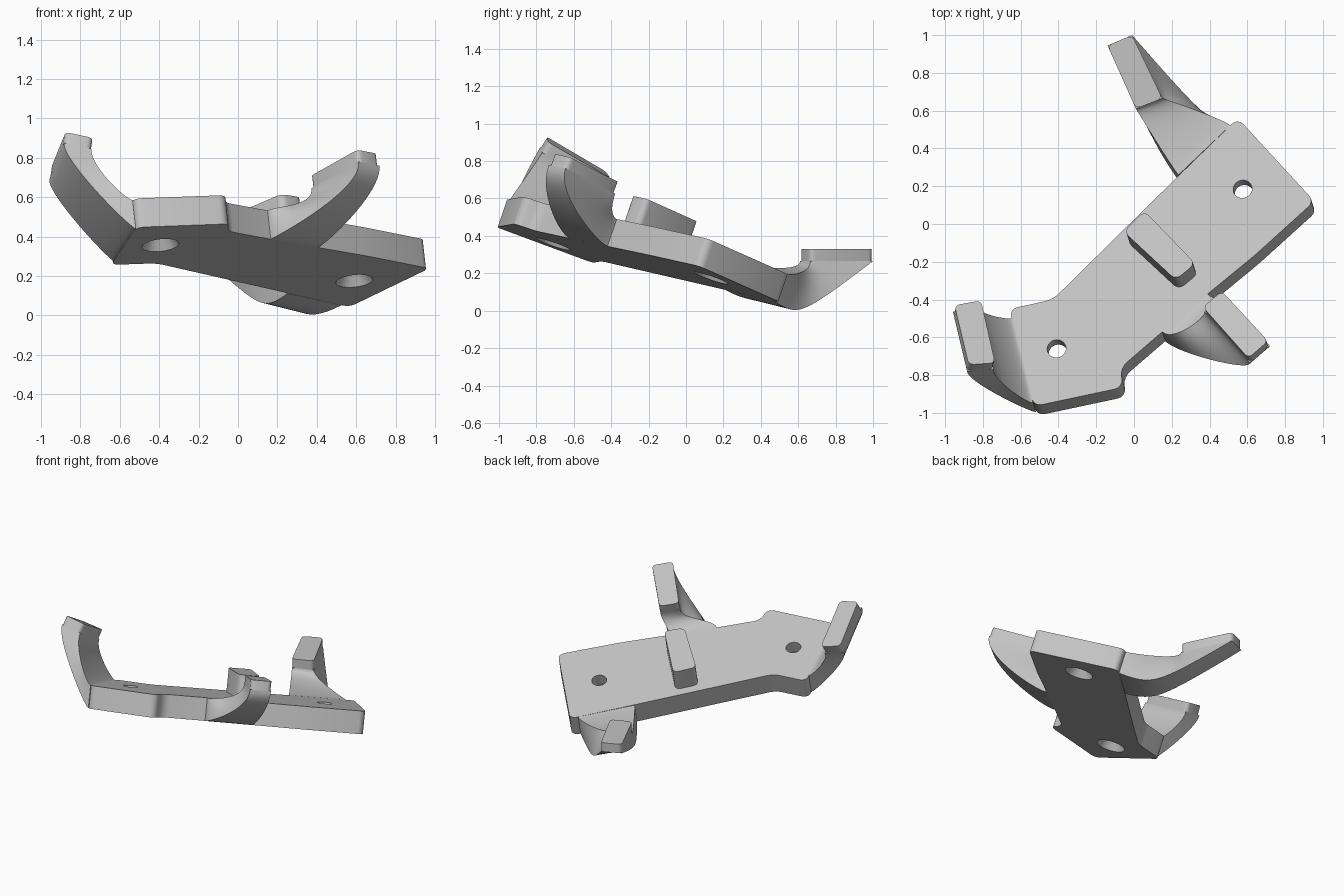
import bpy, bmesh
from math import cos, sin, tau, radians
from mathutils import Vector

if "Cube" in bpy.data.objects:
    bpy.data.objects.remove(bpy.data.objects["Cube"])

GREY = (0.55, 0.55, 0.55, 1)
mat = bpy.data.materials.new("plain grey")
mat.use_nodes = True
mat.diffuse_color = GREY
mat.node_tree.nodes["Principled BSDF"].inputs["Base Color"].default_value = GREY

# The plate is tilted: height of its upper face above a point on the ground
THICK, PAD = 0.155, 0.065
normal = Vector((-0.11, 0.343, 1)).normalized()
parts = []


def on_plate(x, y):
    return Vector((x, y, 0.32 + 0.11 * x - 0.343 * y))


def finish(bm, name):
    bmesh.ops.recalc_face_normals(bm, faces=bm.faces)
    mesh = bpy.data.meshes.new(name)
    bm.to_mesh(mesh)
    bm.free()
    mesh.materials.append(mat)
    obj = bpy.data.objects.new(name, mesh)
    bpy.context.collection.objects.link(obj)
    parts.append(obj)
    return obj


def prism(name, top, down, radius):
    """Solid below a top outline, with its upright corners rounded."""
    bm = bmesh.new()
    upper = [bm.verts.new(p) for p in top]
    lower = [bm.verts.new(p + down) for p in top]
    bm.faces.new(upper)
    bm.faces.new(lower[::-1])
    for i in range(len(top)):
        j = (i + 1) % len(top)
        bm.faces.new((upper[i], lower[i], lower[j], upper[j]))
    upright = [bm.edges.get((a, b)) for a, b in zip(upper, lower)]
    bmesh.ops.bevel(bm, geom=upright, offset=radius, segments=4, profile=0.5,
                    affect='EDGES', clamp_overlap=True)
    return finish(bm, name)


def loft(name, rings):
    """Closed skin through rings of equal point count."""
    bm = bmesh.new()
    rows = [[bm.verts.new(p) for p in ring] for ring in rings]
    n = len(rows[0])
    for a, b in zip(rows, rows[1:]):
        for i in range(n):
            j = (i + 1) % n
            bm.faces.new((a[i], a[j], b[j], b[i]))
    bm.faces.new(rows[0][::-1])
    bm.faces.new(rows[-1])
    return finish(bm, name)


def hermite(p, q, m, k, t):
    return (p * (2 * t**3 - 3 * t**2 + 1) + m * (t**3 - 2 * t**2 + t)
            + q * (3 * t**2 - 2 * t**3) + k * (t**3 - t**2))


def bent(p, elbow, q, t):
    """Path that hugs an elbow point between two ends."""
    a, b, c = (1 - t)**2, 5 * t * (1 - t), t * t
    return (p * a + elbow * b + q * c) / (a + b + c)


def arm(name, edge, pad, out, near, far=None, elbows=None):
    """Curved arm from a plate edge to a pad.

    edge: two plate points; pad: near pair then far pair, in edge order.
    near, far: how long the upper and lower sides keep their end directions;
    elbows: points the lower corners bend around instead."""
    a, b = (on_plate(*p) for p in edge)
    drop = -normal * THICK
    start = [a, b, b + drop, a + drop]
    n0, n1, f0, f1 = (Vector(p) for p in pad)
    top = [n0, n1, f1, f0]
    up = (n1 - n0).cross(f0 - n0).normalized()
    up = up if up.z > 0 else -up
    prism(name + "_pad", top, -up * PAD, 0.028)
    end = [p - up * PAD for p in top]
    leave = (on_plate(*out) - on_plate(0, 0)).normalized()

    def corner(i, t):
        p, q = start[i], end[i]
        if elbows and i > 1:
            return bent(p, Vector(elbows[i - 2]), q, t)
        first, last = near if i < 2 else far
        size = (q - p).length
        return hermite(p, q, leave * size * first, up * size * last, t)

    rings = []
    for s in range(21):
        c = [corner(i, s / 20) for i in range(4)]
        rings.append([c[i].lerp(c[(i + 1) % 4], k / 6)
                      for i in range(4) for k in range(6)])
    loft(name, rings)


# Base plate with stepped outline
outline = [(-0.53, -0.965), (-0.06, -0.865), (-0.07, -0.76), (0.15, -0.57),
           (0.39, -0.37), (0.64, -0.165), (0.955, 0.12), (0.55, 0.56),
           (0.225, 0.245), (-0.43, -0.4), (-0.66, -0.45)]
plate = prism("base_plate", [on_plate(*p) for p in outline],
              -normal * THICK, 0.042)

# Screw holes, countersunk from below
side = normal.cross(Vector((0, 1, 0))).normalized()
other = normal.cross(side)
for i, spot in enumerate([(-0.41, -0.66), (0.575, 0.185)]):
    rings = []
    for depth, r in [(0.02, 0.05), (-0.08, 0.05), (-THICK, 0.095), (-0.18, 0.095)]:
        centre = on_plate(*spot) + normal * depth
        rings.append([centre + (side * cos(tau * k / 32) + other * sin(tau * k / 32)) * r
                      for k in range(32)])
    cutter = loft("hole_cutter_%d" % (i + 1), rings)
    parts.remove(cutter)
    cutter.hide_render = True
    cutter.hide_viewport = True
    cutter.display_type = 'WIRE'
    cut = plate.modifiers.new("screw_hole", 'BOOLEAN')
    cut.operation = 'DIFFERENCE'
    cut.solver = 'EXACT'
    cut.object = cutter

# Middle post standing on the plate
post = [(-0.055, -0.04), (0.055, 0.07), (0.325, -0.21), (0.22, -0.295)]
shift = normal * 0.16
post_top = [on_plate(x - shift.x, y - shift.y) + shift for x, y in post]
prism("middle_post", post_top, -normal * 0.2, 0.035)

# Back arm, low with a level pad
arm("back_arm", [(0.235, 0.26), (0.51, 0.522)],
    [(0.01, 0.61, 0.33), (0.15, 0.665, 0.33),
     (-0.14, 0.945, 0.33), (-0.01, 1.0, 0.33)],
    out=(-0.68, 0.73), near=(0.35, 0.5),
    elbows=[(0.34, 0.6, -0.04), (0.13, 0.38, 0.02)])

# Front arm, rising over the long edge
arm("front_arm", [(0.15, -0.57), (0.39, -0.37)],
    [(0.365, -0.44, 0.705), (0.465, -0.355, 0.685),
     (0.605, -0.71, 0.84), (0.71, -0.62, 0.82)],
    out=(0.66, -0.75), near=(0.9, 1.1), far=(0.45, 0.75))

# Side arm, hooked up from the end of the plate
arm("side_arm", [(-0.645, -0.5), (-0.535, -0.945)],
    [(-0.81, -0.405, 0.71), (-0.735, -0.735, 0.9),
     (-0.95, -0.43, 0.745), (-0.875, -0.745, 0.93)],
    out=(-0.96, -0.25), near=(0.25, 0.8), far=(0.12, 0.5))

# Soft shading on curves, crisp corners
bpy.ops.object.select_all(action='DESELECT')
for obj in parts:
    obj.select_set(True)
bpy.context.view_layer.objects.active = plate
bpy.ops.object.shade_smooth_by_angle(angle=radians(30))
